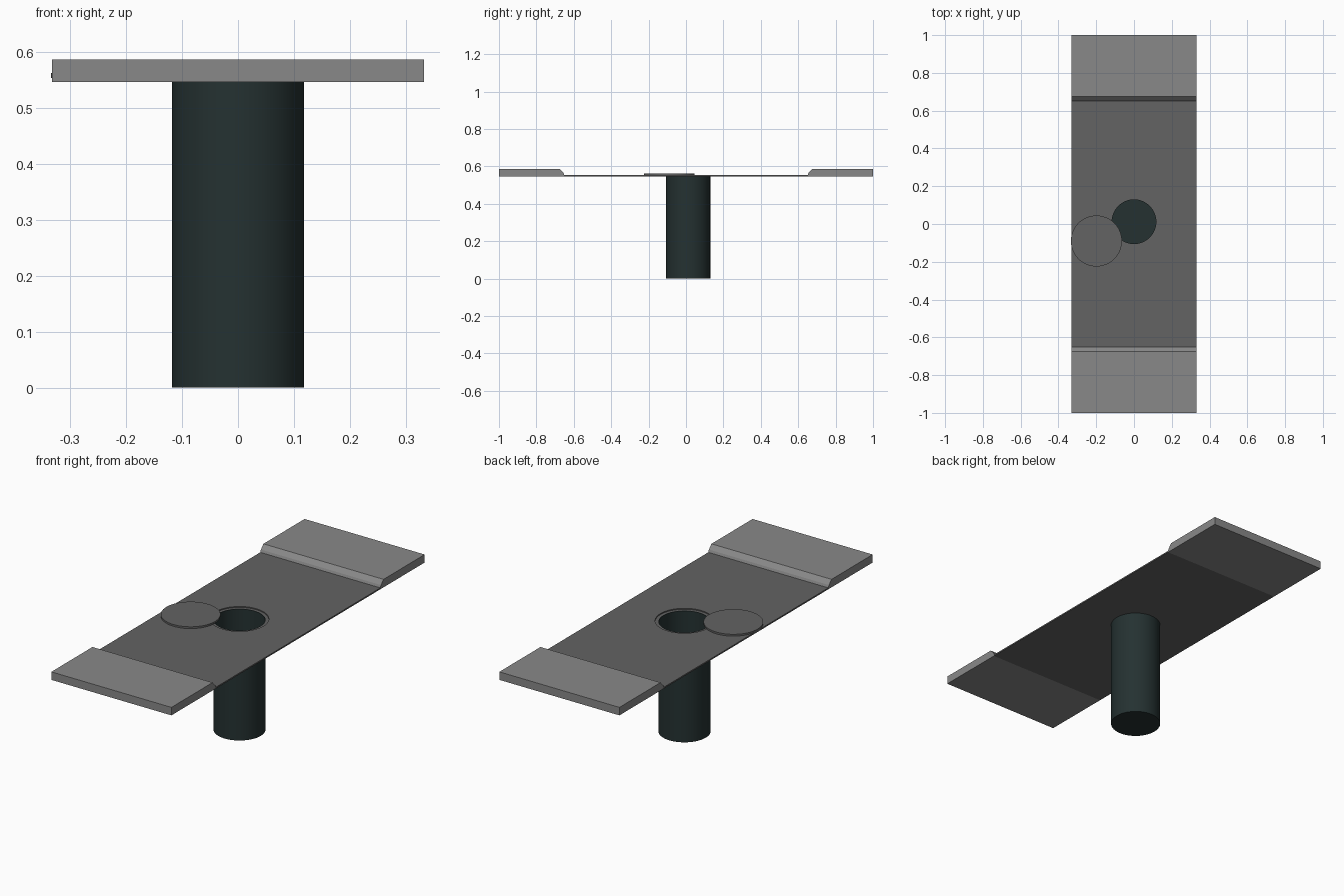
import bpy, bmesh, math
from mathutils import Matrix

cube = bpy.data.objects.get("Cube")
if cube:
    bpy.data.objects.remove(cube, do_unlink=True)

HALF_W = 0.332
BASE, ROAD_TOP, WALK_TOP = 0.546, 0.553, 0.586
HOLE_Y, PIPE_R, RIM_R = 0.012, 0.118, 0.133
SIDES = 64


def material(name, colour):
    m = bpy.data.materials.new(name)
    m.use_nodes = True
    m.diffuse_color = (*colour, 1)
    shader = next(n for n in m.node_tree.nodes if n.type == 'BSDF_PRINCIPLED')
    shader.inputs["Base Color"].default_value = (*colour, 1)
    shader.inputs["Roughness"].default_value = 0.8
    return m


asphalt = material("asphalt grey", (0.125, 0.125, 0.125))
concrete = material("concrete grey", (0.25, 0.25, 0.25))
pipe_green = material("dark pipe green", (0.018, 0.031, 0.031))


def finish(name, bm, mat, smooth=False):
    bmesh.ops.recalc_face_normals(bm, faces=bm.faces[:])
    mesh = bpy.data.meshes.new(name)
    bm.to_mesh(mesh)
    bm.free()
    mesh.materials.append(mat)
    ob = bpy.data.objects.new(name, mesh)
    bpy.context.collection.objects.link(ob)
    bpy.ops.object.select_all(action='DESELECT')
    ob.select_set(True)
    bpy.context.view_layer.objects.active = ob
    if smooth:
        bpy.ops.object.shade_smooth_by_angle(angle=math.radians(35))
    return ob


def extrude_profile(name, profile, mat):
    """Sweep a closed (y, z) outline across the full width."""
    bm = bmesh.new()
    face = bm.faces.new([bm.verts.new((-HALF_W, y, z)) for y, z in profile])
    out = bmesh.ops.extrude_face_region(bm, geom=[face])
    verts = [g for g in out["geom"] if isinstance(g, bmesh.types.BMVert)]
    bmesh.ops.translate(bm, verts=verts, vec=(2 * HALF_W, 0, 0))
    return finish(name, bm, mat)


def lathe(name, profile, x, y, mat):
    """Turn an (r, z) outline around the vertical axis."""
    bm = bmesh.new()
    pts = [bm.verts.new((r, 0, z)) for r, z in profile]
    edges = [bm.edges.new(pair) for pair in zip(pts, pts[1:])]
    bmesh.ops.spin(bm, geom=pts + edges, cent=(0, 0, 0), axis=(0, 0, 1),
                   angle=math.tau, steps=SIDES)
    bmesh.ops.remove_doubles(bm, verts=bm.verts[:], dist=1e-5)
    bm.transform(Matrix.Translation((x, y, 0)))
    return finish(name, bm, mat, True)


# Road slab with a stepped manhole opening
cutter = lathe("hole_cutter", [(0, 0.5), (PIPE_R, 0.5), (PIPE_R, 0.548),
                               (RIM_R, 0.548), (RIM_R, 0.6), (0, 0.6)],
               0, HOLE_Y, asphalt)
cutter.hide_render = True
road = extrude_profile("road", [(-0.651, BASE), (0.651, BASE),
                                (0.651, ROAD_TOP), (-0.651, ROAD_TOP)], asphalt)
cut = road.modifiers.new("manhole", 'BOOLEAN')
cut.operation, cut.object, cut.solver = 'DIFFERENCE', cutter, 'EXACT'
bpy.ops.object.modifier_apply(modifier=cut.name)
bpy.data.objects.remove(cutter, do_unlink=True)

# Raised pavements with sloped kerbs at both ends
for name, s in (("front_pavement", -1), ("back_pavement", 1)):
    outline = [(1, BASE), (1, WALK_TOP), (0.675, WALK_TOP),
               (0.655, 0.565), (0.65, ROAD_TOP), (0.65, BASE)]
    extrude_profile(name, [(s * y, z) for y, z in outline], concrete)

# Shaft under the road, open at the top
lathe("manhole_shaft", [(0, 0), (PIPE_R, 0), (PIPE_R, 0.548),
                        (PIPE_R - 0.002, 0.548), (PIPE_R - 0.002, 0.003),
                        (0, 0.003)], 0, HOLE_Y, pipe_green)

# Lid pushed aside, partly over the opening
lathe("manhole_lid", [(0, ROAD_TOP), (0.135, ROAD_TOP), (0.135, 0.562), (0, 0.562)],
      -0.199, -0.09, asphalt)
